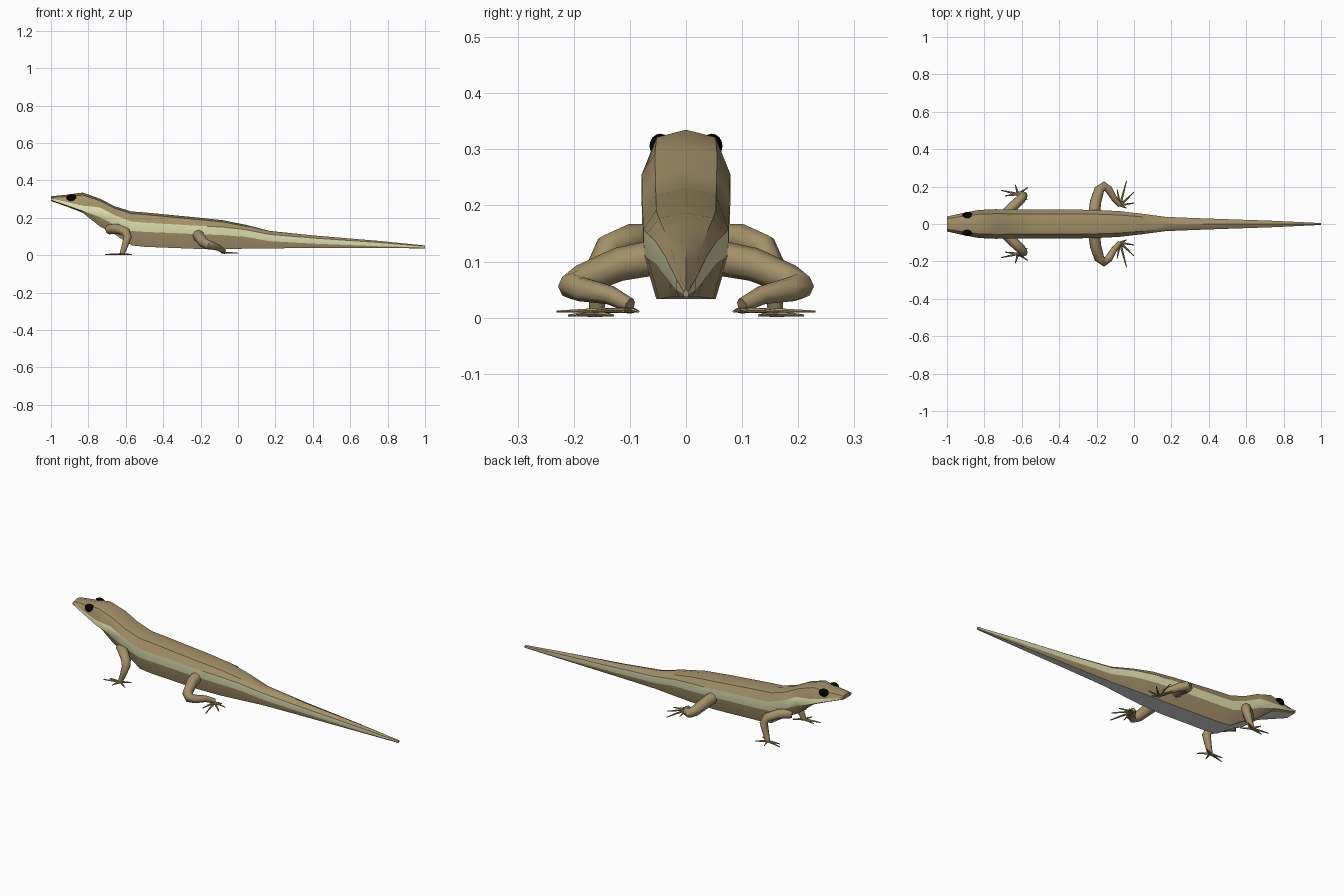
import bpy, bmesh, math
from mathutils import Vector

if "Cube" in bpy.data.objects:
    bpy.data.objects.remove(bpy.data.objects["Cube"])


def material(name, rgb):
    m = bpy.data.materials.new(name)
    m.use_nodes = True
    m.diffuse_color = (*rgb, 1)
    m.node_tree.nodes["Principled BSDF"].inputs["Base Color"].default_value = (*rgb, 1)
    return m


BROWN = material("brown skin", (0.37, 0.28, 0.145))
CREAM = material("pale green stripe", (0.77, 0.77, 0.46))
GREY = material("pale grey belly", (0.68, 0.68, 0.68))
BLACK = material("black eye", (0.001, 0.001, 0.001))


def finish(name, bm, mats, angle=35):
    bmesh.ops.recalc_face_normals(bm, faces=bm.faces)
    mesh = bpy.data.meshes.new(name)
    bm.to_mesh(mesh)
    bm.free()
    for m in mats:
        mesh.materials.append(m)
    ob = bpy.data.objects.new(name, mesh)
    bpy.context.collection.objects.link(ob)
    bpy.ops.object.select_all(action="DESELECT")
    bpy.context.view_layer.objects.active = ob
    ob.select_set(True)
    bpy.ops.object.shade_smooth_by_angle(angle=math.radians(angle))


def skin_rings(bm, rings, color=lambda i: 0):
    """Join rings of points into a closed skin; color picks a slot per strip."""
    loops = [[bm.verts.new(p) for p in r] for r in rings]
    n = len(loops[0])
    for a, b in zip(loops, loops[1:]):
        for i in range(n):
            j = (i + 1) % n
            bm.faces.new((a[i], a[j], b[j], b[i])).material_index = color(i)
    bm.faces.new(loops[0])
    bm.faces.new(loops[-1])


def tube(bm, path, sides=8, flat=1.0):
    """Tapered tube through (x, y, z, radius) points."""
    pts = [Vector(p[:3]) for p in path]
    rings = []
    for k, p in enumerate(pts):
        d = (pts[min(k + 1, len(pts) - 1)] - pts[max(k - 1, 0)]).normalized()
        ref = Vector((0, 0, 1)) if abs(d.z) < 0.8 else Vector((1, 0, 0))
        if k == 0:
            u = d.cross(ref).normalized()
        else:
            u = (u - d * u.dot(d)).normalized()
        v = d.cross(u)
        r = path[k][3]
        rings.append([p + r * (u * math.cos(t) + v * flat * math.sin(t))
                      for t in (math.tau * i / sides for i in range(sides))])
    skin_rings(bm, rings)


# Body, head and tail: x, top, stripe top, stripe bottom, belly, half width
sections = [
    (-1.0, .315, .304, .295, .29, .040),
    (-.92, .323, .285, .268, .262, .058),
    (-.83, .335, .265, .236, .227, .075),
    (-.74, .303, .256, .205, .155, .079),
    (-.66, .262, .215, .163, .112, .078),
    (-.57, .234, .180, .130, .053, .077),
    (-.50, .229, .174, .125, .045, .077),
    (-.22, .202, .158, .113, .034, .076),
    (-.08, .187, .150, .107, .033, .069),
    (.04, .163, .137, .098, .035, .055),
    (.17, .130, .111, .075, .037, .038),
    (.40, .106, .092, .062, .038, .029),
    (.75, .077, .068, .048, .038, .017),
    (1.0, .052, .048, .042, .037, .005),
]
rings = []
for x, top, hi, lo, low, w in sections:
    half = [(w * .7, top - .12 * (top - hi) - .005), (w, hi), (w, lo), (w * .7, low)]
    ring = [(0, top)] + half + [(-y, z) for y, z in reversed(half)]
    rings.append([(x, y, z) for y, z in ring])
bm = bmesh.new()
skin_rings(bm, rings, lambda i: {2: 1, 6: 1, 4: 2}.get(i, 0))
finish("body", bm, [BROWN, CREAM, GREY], 28)

# Limbs on the left side: leg path, toe height, toe tips
limbs = {
    "front": ([(-.69, .05, .140, .028), (-.64, .10, .140, .027), (-.60, .138, .125, .025),
               (-.59, .152, .098, .022), (-.605, .156, .05, .017), (-.62, .16, .008, .013)],
              .006, [(-.71, .18), (-.69, .15), (-.635, .21), (-.567, .195), (-.57, .13)]),
    "hind": ([(-.215, .04, .110, .032), (-.205, .12, .095, .030), (-.185, .185, .068, .027),
              (-.16, .203, .056, .025), (-.135, .185, .050, .022), (-.105, .135, .040, .017),
              (-.075, .100, .022, .013)],
             .013, [(-.04, .23), (.0, .17), (.0, .112), (-.09, .185), (-.04, .085)]),
}
for side, s in (("left", 1), ("right", -1)):
    for limb, (path, h, toes) in limbs.items():
        bm = bmesh.new()
        tube(bm, [(x, s * y, z, r) for x, y, z, r in path])
        finish(f"{side}_{limb}_leg", bm, [BROWN], 50)

        fx, fy = path[-1][:2]
        bm = bmesh.new()
        for tx, ty in toes:
            mx, my = (fx + tx) / 2, (fy + ty) / 2
            tube(bm, [(fx, s * fy, h, .007), (mx, s * my, h, .005),
                      (tx, s * ty, h - .002, .0025)], 6, .85)
        finish(f"{side}_{limb}_toes", bm, [BROWN], 50)

    # Eye
    bm = bmesh.new()
    bmesh.ops.create_uvsphere(bm, u_segments=12, v_segments=8, radius=1)
    for v in bm.verts:
        v.co = (-.89 + .028 * v.co.x, s * (.046 + .019 * v.co.y), .306 + .022 * v.co.z)
    finish(f"{side}_eye", bm, [BLACK], 40)
